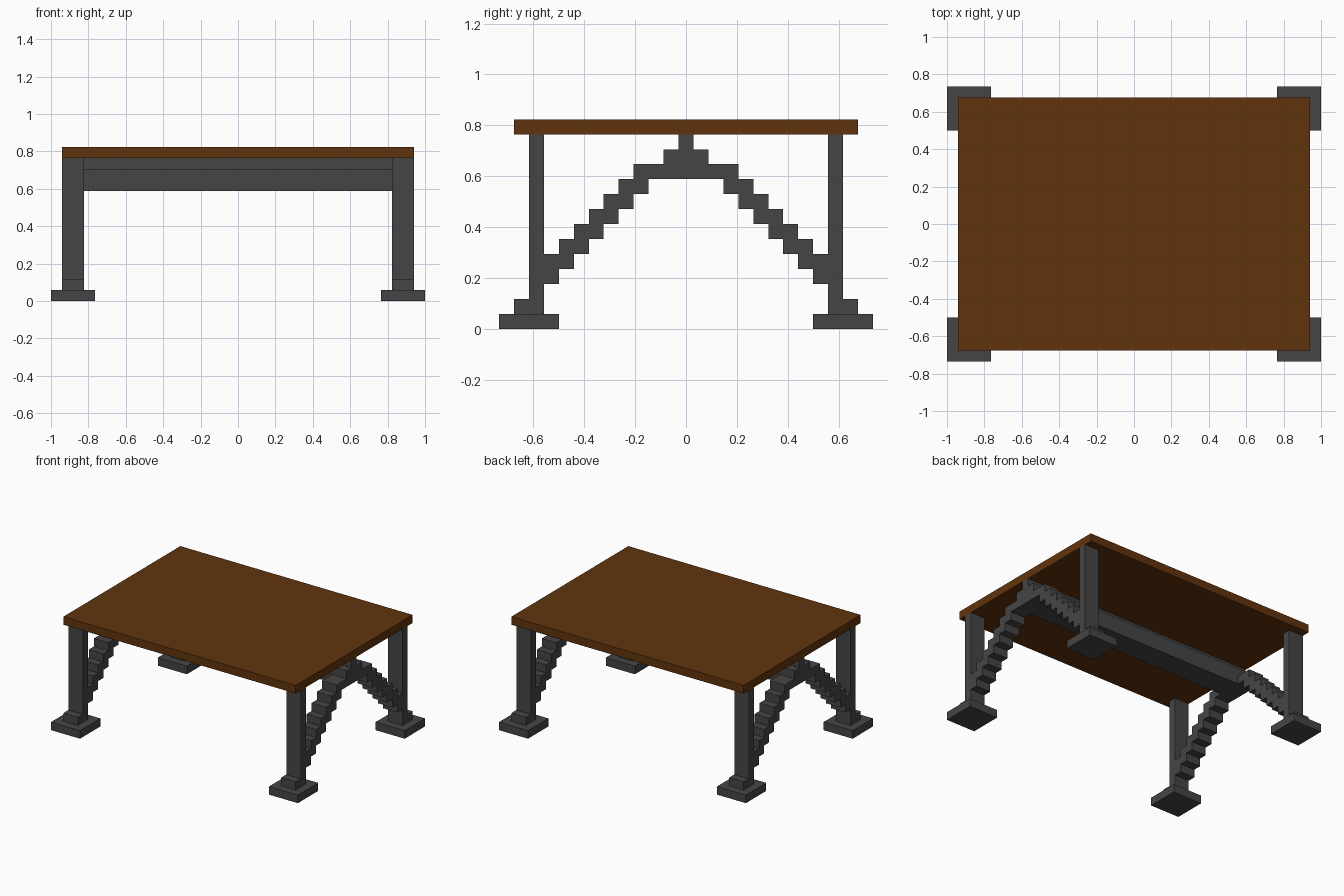
import bpy
import bmesh

cube = bpy.data.objects.get("Cube")
if cube:
    bpy.data.objects.remove(cube, do_unlink=True)

U = 2 / 34  # one grid block


def material(name, rgb):
    m = bpy.data.materials.new(name)
    m.use_nodes = True
    m.diffuse_color = (*rgb, 1)
    bsdf = m.node_tree.nodes["Principled BSDF"]
    bsdf.inputs["Base Color"].default_value = (*rgb, 1)
    bsdf.inputs["Roughness"].default_value = 0.8
    return m


wood = material("brown wood", (0.118, 0.034, 0.004))
iron = material("dark grey iron", (0.06, 0.06, 0.06))


def extrude_profile(name, outline, x0, x1, mat):
    """Extrude a (y, z) outline from x0 to x1; all values in blocks."""
    bm = bmesh.new()
    face = bm.faces.new([bm.verts.new((x0 * U, y * U, z * U)) for y, z in outline])
    out = bmesh.ops.extrude_face_region(bm, geom=[face])
    moved = [v for v in out["geom"] if isinstance(v, bmesh.types.BMVert)]
    bmesh.ops.translate(bm, verts=moved, vec=((x1 - x0) * U, 0, 0))
    bmesh.ops.recalc_face_normals(bm, faces=bm.faces)
    mesh = bpy.data.meshes.new(name)
    bm.to_mesh(mesh)
    bm.free()
    mesh.materials.append(mat)
    obj = bpy.data.objects.new(name, mesh)
    bpy.context.collection.objects.link(obj)
    return obj


def box(name, x, y, z, mat):
    (y0, y1), (z0, z1) = y, z
    return extrude_profile(name, [(y0, z0), (y1, z0), (y1, z1), (y0, z1)], *x, mat)


def mirrored(half):
    """Complete a +y half outline with its -y reflection."""
    return half + [(-y, z) for y, z in reversed(half)]


# Table top
box("table_top", (-16, 16), (-11.5, 11.5), (13, 14), wood)

# Stepped truss outline: up the underside in reverse, then the treads to the peak
under, treads = [(2.5, 10)], []
for i in range(7):
    y = 2.5 + i
    under += [(y, 9 - i), (y + 1, 9 - i)]
    treads = [(y + 1, 11 - i), (y, 11 - i)] + treads
peak = [(1.5, 11), (1.5, 12), (0.5, 12), (0.5, 13)]
# the last tread continues one block inwards, straight to the peak
truss_outline = mirrored(under + treads[:-1] + peak)

# Long beam under the top, with a narrow ridge
beam_half = [(1.5, 10), (1.5, 12), (0.5, 12), (0.5, 13)]
extrude_profile("centre_beam", mirrored(beam_half), -14, 14, iron)

for sx, side in ((-1, "right"), (1, "left")):
    def span(a, b):
        return tuple(sorted((sx * a, sx * b)))

    extrude_profile(f"{side}_stepped_truss", truss_outline, *span(14, 16), iron)
    for sy, end in ((-1, "front"), (1, "back")):
        def depth(a, b):
            return tuple(sorted((sy * a, sy * b)))

        # Foot plate, then the leg with its outer toe block as one outline
        box(f"{end}_{side}_foot", span(13, 17), depth(8.5, 12.5), (0, 1), iron)
        leg = [(9.5, 1), (11.5, 1), (11.5, 2), (10.5, 2), (10.5, 13), (9.5, 13)]
        extrude_profile(f"{end}_{side}_leg", [(sy * y, z) for y, z in leg],
                        *span(14, 16), iron)
